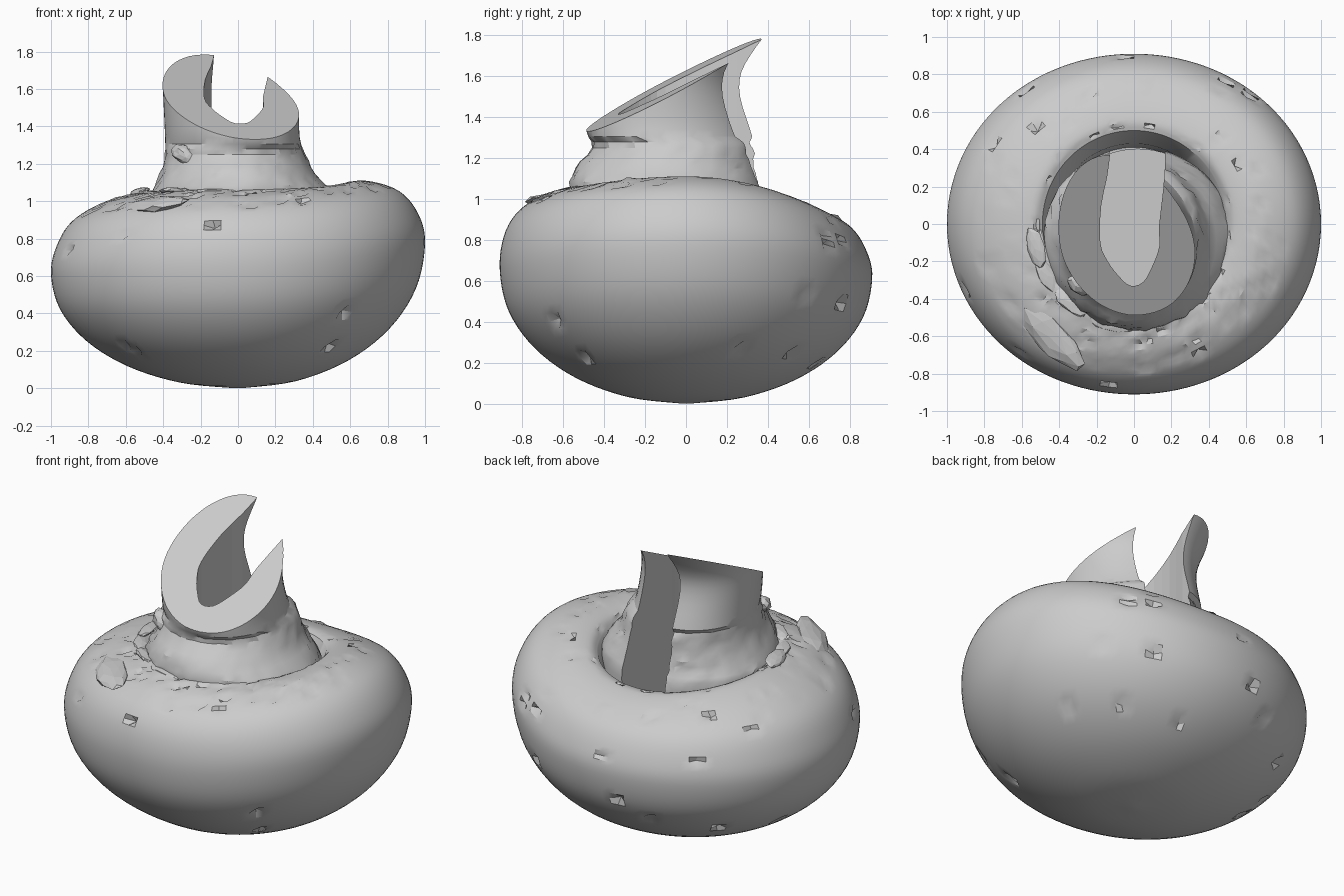
import bpy, bmesh, math, random
from mathutils import Vector

if "Cube" in bpy.data.objects:
    bpy.data.objects.remove(bpy.data.objects["Cube"])

random.seed(7)
TAU = 2 * math.pi


def catmull(pts, steps):
    """Smooth a list of tuples, keeping every given point."""
    out = []
    for i in range(len(pts) - 1):
        p = [Vector(pts[max(0, min(len(pts) - 1, i + k))]) for k in (-1, 0, 1, 2)]
        for s in range(steps):
            t = s / steps
            out.append(0.5 * (2 * p[1] + (p[2] - p[0]) * t
                              + (2 * p[0] - 5 * p[1] + 4 * p[2] - p[3]) * t * t
                              + (3 * p[1] - p[0] - 3 * p[2] + p[3]) * t ** 3))
    return out + [Vector(pts[-1])]


def make_object(name, bm):
    bmesh.ops.recalc_face_normals(bm, faces=bm.faces)
    me = bpy.data.meshes.new(name)
    bm.to_mesh(me)
    bm.free()
    ob = bpy.data.objects.new(name, me)
    bpy.context.collection.objects.link(ob)
    return ob


def skin(bm, rings):
    """Join closed rings of points and cap both ends."""
    rows = [[bm.verts.new(p) for p in ring] for ring in rings]
    n = len(rows[0])
    for a, b in zip(rows, rows[1:]):
        for i in range(n):
            j = (i + 1) % n
            bm.faces.new((a[i], a[j], b[j], b[i]))
    bm.faces.new(rows[0][::-1])
    bm.faces.new(rows[-1])
    return rows


def smooth(ob, angle):
    bpy.ops.object.select_all(action='DESELECT')
    ob.select_set(True)
    bpy.context.view_layer.objects.active = ob
    bpy.ops.object.shade_smooth_by_angle(angle=math.radians(angle))


def bowl(radius, height):
    """Lower quarter ellipse, from the bottom centre to the widest point."""
    angles = [math.radians(a) for a in (1, 18, 36, 54, 72, 90)]
    return [(radius * math.sin(a), height * (1 - math.cos(a))) for a in angles]


# Bulb body: four radial profiles (right, back, left, front) blended around z
right = bowl(1, .77) + [(.965, .93), (.86, 1.055), (.68, 1.11), (.54, 1.085), (.49, 1.03)]
back = bowl(.91, .61) + [(.885, .74), (.81, .86), (.68, .94), (.56, .98), (.5, .975)]
left = bowl(1, .61) + [(.97, .76), (.89, .89), (.74, .985), (.56, 1.04), (.49, 1.02)]
front = bowl(.91, .65) + [(.89, .82), (.82, .94), (.7, 1.02), (.57, 1.06), (.49, 1.08)]
profiles = [catmull(p, 5) + [Vector((.43, .85)), Vector((.41, .66)), Vector((.02, .66))]
            for p in (right, back, left, front)]
N = 120
rings = []
for k in range(len(profiles[0])):
    ring = []
    for i in range(N):
        a = i * TAU / N
        q, u = divmod(i * 4 / N, 1)
        w = math.sin(u * math.pi / 2) ** 2
        r, z = profiles[int(q)][k].lerp(profiles[(int(q) + 1) % 4][k], w)
        ring.append(Vector((r * math.cos(a), r * math.sin(a), z)))
    rings.append(ring)
bm = bmesh.new()
rows = skin(bm, rings)

# Weathered skin: small pits all over, rough cracks around the front shoulder
for _ in range(32):
    v = rows[random.randint(10, 42)][random.randrange(N)]
    v.co -= Vector((v.co.x, v.co.y, v.co.z - .6)).normalized() * .03
    v.co += Vector(random.uniform(-.015, .015) for _ in range(3))
for k in range(37, 49):
    for v in rows[k]:
        chance = .2 if v.co.y < 0 else .05
        if random.random() < chance:
            v.co += Vector(random.uniform(-.012, .012) for _ in range(3))
            v.co.z -= random.uniform(0, .015)
body = make_object("bulb_body", bm)
smooth(body, 32)

# Neck: stacked ellipses (z, x centre, y centre, x radius, y radius)
sections = [(.62, .02, -.02, .42, .42), (.95, .02, -.06, .5, .47),
            (1.05, .02, -.09, .48, .475), (1.15, .0, -.09, .41, .45),
            (1.25, -.015, -.06, .375, .40), (1.34, -.03, -.09, .36, .40),
            (1.5, -.035, -.115, .362, .375), (1.62, -.035, -.11, .37, .375),
            (1.75, -.035, -.07, .4, .41), (1.88, -.035, -.01, .44, .45)]
M = 64
rings = []
for z, cx, cy, rx, ry in catmull(sections, 3):
    ring = []
    for i in range(M):
        a = i * TAU / M
        j = 1 + (random.uniform(-.03, .03) if 1.0 < z < 1.3 and random.random() < .4 else 0)
        x = cx + rx * j * math.cos(a)
        skew = -.15 * x if z > 1.3 else 0
        ring.append(Vector((x, cy + ry * j * math.sin(a) + skew, z)))
    rings.append(ring)
bm = bmesh.new()
skin(bm, rings)
# slanted cut across the top, dipping to the front and slightly to the right
cut = bmesh.ops.bisect_plane(bm, geom=bm.verts[:] + bm.edges[:] + bm.faces[:],
                             plane_co=(0, -.48, 1.34), plane_no=(.12, -.5, 1),
                             clear_outer=True)
edges = [e for e in cut['geom_cut'] if isinstance(e, bmesh.types.BMEdge)]
bmesh.ops.contextual_create(bm, geom=edges)
neck = make_object("cut_neck", bm)

# Slot through the neck, rounded at the front and open at the back
outline = [(.17, .8), (.165, .3), (.135, 0), (.135, -.12), (.1, -.22), (.05, -.31),
           (-.02, -.33), (-.08, -.28), (-.14, -.2), (-.18, -.1), (-.175, .1),
           (-.13, .35), (-.12, .8)]
pts = catmull(outline, 3)
bm = bmesh.new()
skin(bm, [[(x, y, z) for x, y in pts] for z in (.69, 2.2)])
slot = make_object("slot_cutter", bm)
slot.hide_render = True
mod = neck.modifiers.new("slot", 'BOOLEAN')
mod.operation = 'DIFFERENCE'
mod.solver = 'EXACT'
mod.object = slot
smooth(neck, 28)
bpy.context.view_layer.objects.active = neck
bpy.ops.object.modifier_apply(modifier="slot")
bpy.data.objects.remove(slot, do_unlink=True)


# Loose flakes lifting off the shoulder and neck
def flake(name, loc, size, turn):
    bm = bmesh.new()
    bmesh.ops.create_icosphere(bm, subdivisions=2, radius=1)
    for v in bm.verts:
        v.co *= random.uniform(.85, 1.05)
    ob = make_object(name, bm)
    ob.location, ob.scale, ob.rotation_euler = loc, size, turn


flake("shoulder_flake", (-.44, -.6, .985), (.24, .1, .035), (.35, -.05, -.82))
flake("neck_flake", (-.29, -.33, 1.25), (.08, .05, .05), (0, .4, -.6))
for i in range(8):
    a = math.pi * (1.08 + .84 * i / 7) + random.uniform(-.12, .12)
    flake(f"base_flake_{i}", (.54 * math.cos(a), .54 * math.sin(a), random.uniform(1.03, 1.06)),
          (random.uniform(.08, .14), .05, .02), (random.uniform(-.4, .4), 0, a + math.pi / 2))
